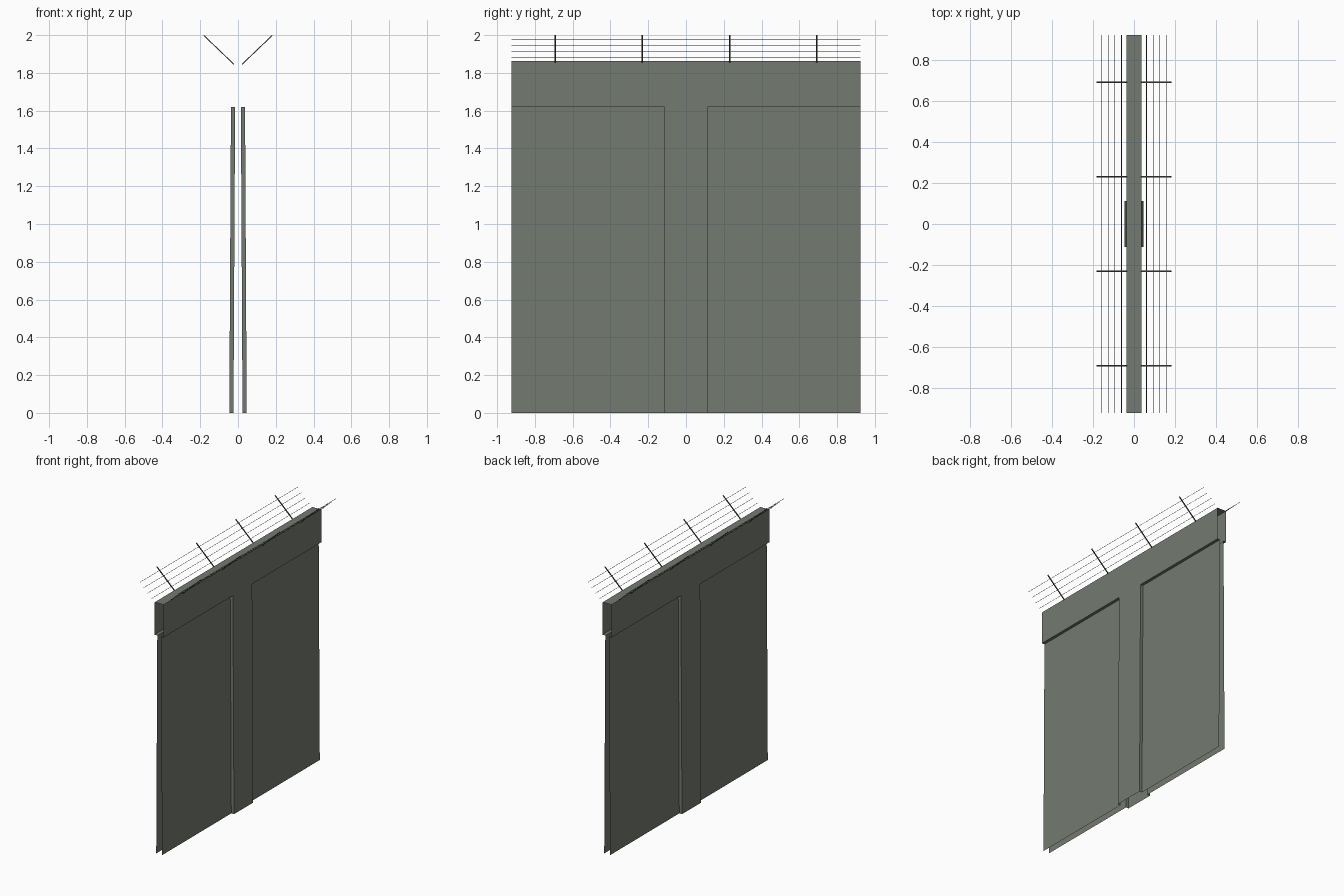
import bpy, bmesh, math
from mathutils import Vector, Matrix

if "Cube" in bpy.data.objects:
    bpy.data.objects.remove(bpy.data.objects["Cube"])

def material(name, rgb):
    m = bpy.data.materials.new(name)
    m.diffuse_color = (*rgb, 1)
    m.use_nodes = True
    m.node_tree.nodes["Principled BSDF"].inputs["Base Color"].default_value = m.diffuse_color
    return m

concrete = material("grey green concrete", (0.174, 0.197, 0.160))
steel = material("weathered steel", (0.085, 0.085, 0.080))

L, POST, TOP, REC = 0.925, 0.113, 1.862, 1.62   # half length, half post, wall top, recess top
DEPTH = 0.022                                   # recess depth

def finish(name, bm, mat):
    me = bpy.data.meshes.new(name)
    bm.to_mesh(me)
    bm.free()
    ob = bpy.data.objects.new(name, me)
    me.materials.append(mat)
    bpy.context.collection.objects.link(ob)
    return ob

def mirror(ob, x=True, y=True):
    m = ob.modifiers.new("mirror", 'MIRROR')
    m.use_axis = (x, y, False)
    m.merge_threshold = 0.0005

def outer(y, z):
    return Vector((0.046 - 0.010 * z / TOP, y, z))

def inner(y, z):
    return outer(y, z) - Vector((DEPTH, 0, 0))

# quarter of the wall shell: open at both ends and underneath
bm = bmesh.new()
def face(out, *pts):
    f = bm.faces.new([bm.verts.new(p) for p in pts])
    f.normal_update()
    if f.normal.dot(Vector(out)) < 0:
        f.normal_flip()

face((1, 0, 0), outer(0, 0), outer(POST, 0), outer(POST, REC), outer(0, REC))          # post
face((1, 0, 0), outer(0, REC), outer(POST, REC), outer(POST, TOP), outer(0, TOP))      # band over post
face((1, 0, 0), outer(POST, REC), outer(L, REC), outer(L, TOP), outer(POST, TOP))      # band
face((1, 0, 0), inner(POST, 0), inner(L, 0), inner(L, REC), inner(POST, REC))          # recessed panel
face((0, 1, 0), outer(POST, 0), inner(POST, 0), inner(POST, REC), outer(POST, REC))    # recess side
face((0, 0, -1), outer(POST, REC), inner(POST, REC), inner(L, REC), outer(L, REC))     # recess top
face((0, 0, 1), (0, 0, TOP), outer(0, TOP), outer(L, TOP), (0, L, TOP))                # wall top
bmesh.ops.remove_doubles(bm, verts=bm.verts, dist=0.0001)
mirror(finish("wall_panel", bm, concrete))

# slanted brackets
A, B = Vector((0.022, 0, 1.846)), Vector((0.181, 0, 1.998))
d = B - A
tilt = Matrix.Rotation(-math.atan2(d.z, d.x), 4, 'Y')
bm = bmesh.new()
for y in (0.231, 0.693):
    M = (Matrix.Translation((A + B) / 2 + Vector((0, y, 0))) @ tilt
         @ Matrix.Diagonal((d.length, 0.007, 0.005, 1)))
    bmesh.ops.create_cube(bm, size=1, matrix=M)
mirror(finish("wire_bracket", bm, steel))

# four wires along each row of brackets, open thin tubes
bm = bmesh.new()
for i in range(4):
    c = A + d * (0.245 + 0.204 * i)
    bmesh.ops.create_cone(bm, cap_ends=False, segments=4, radius1=0.0015, radius2=0.0015,
                          depth=2 * L,
                          matrix=Matrix.Translation(c) @ Matrix.Rotation(math.pi / 2, 4, 'X'))
mirror(finish("fence_wire", bm, steel), y=False)
